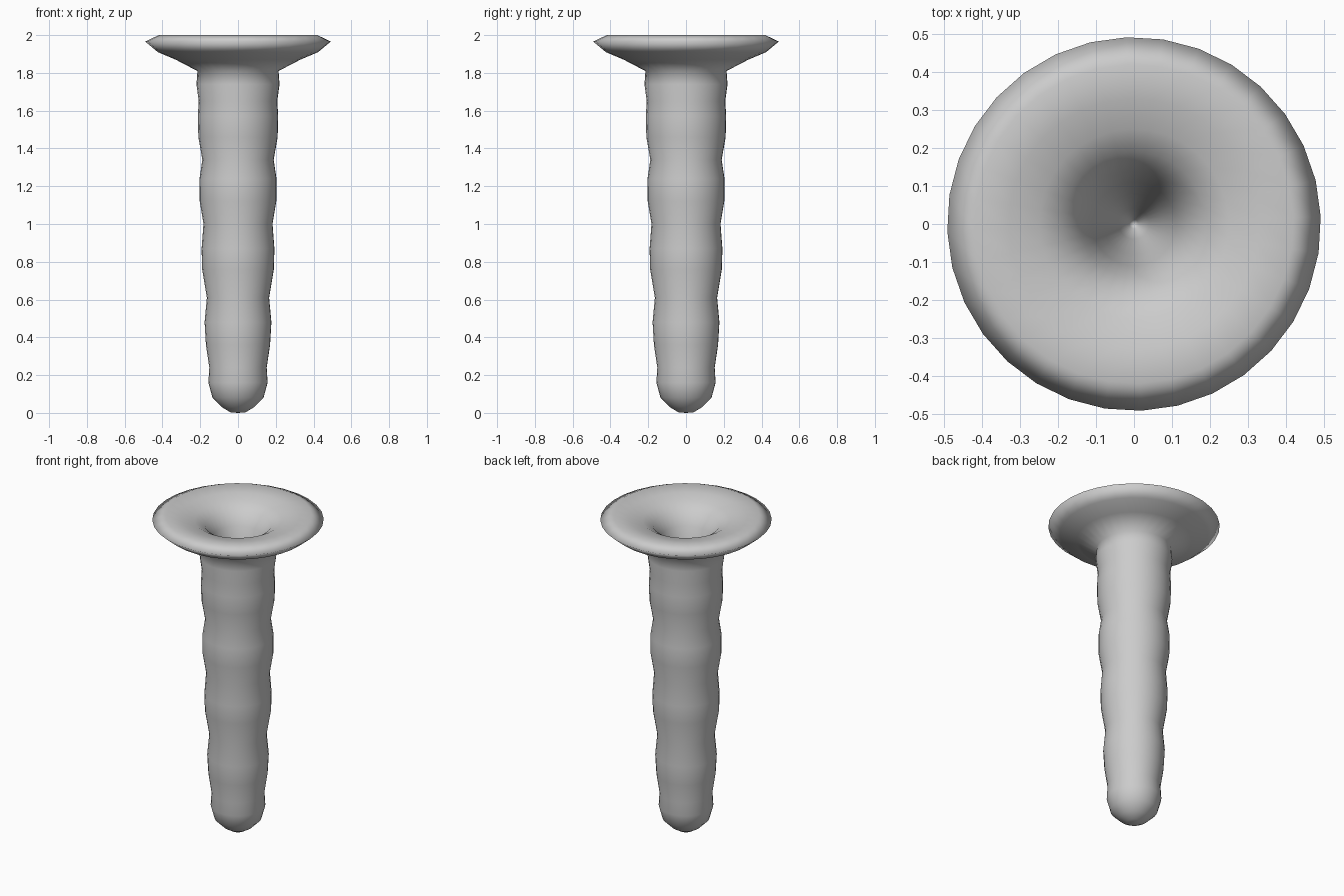
import bpy, bmesh
from math import radians, tau
from mathutils import Matrix

SIDES = 32

cube = bpy.data.objects.get("Cube")
if cube:
    bpy.data.objects.remove(cube, do_unlink=True)

grey = bpy.data.materials.new("plain_grey")
grey.use_nodes = True
colour = (0.6, 0.6, 0.6, 1)
grey.diffuse_color = colour
grey.node_tree.nodes["Principled BSDF"].inputs["Base Color"].default_value = colour

# Profile as (radius, height): rippled stem, flared rim, then the funnel inside
stem = [(0, 0), (.04, .003), (.085, .03), (.135, .08), (.157, .16), (.152, .24),
        (.17, .36), (.177, .48), (.165, .61), (.19, .76), (.193, .87), (.183, 1),
        (.203, 1.12), (.204, 1.24), (.189, 1.34), (.21, 1.46), (.213, 1.57),
        (.208, 1.65), (.22, 1.74), (.215, 1.81)]
rim = [(.33, 1.87), (.425, 1.91), (.492, 1.966), (.42, 2)]
funnel = [(.33, 1.985), (.25, 1.965), (.19, 1.93), (.14, 1.86), (.11, 1.75),
          (.08, 1.62), (.04, 1.45), (.012, 1.35), (0, 1.34)]


def lathe(name, profile):
    """Spin a profile around z into one closed, smooth surface."""
    bm = bmesh.new()
    verts = [bm.verts.new((r, 0, z)) for r, z in profile]
    edges = [bm.edges.new(pair) for pair in zip(verts, verts[1:])]
    bmesh.ops.spin(bm, geom=verts + edges, cent=(0, 0, 0), axis=(0, 0, 1),
                   angle=tau, steps=SIDES, use_merge=False)
    bmesh.ops.remove_doubles(bm, verts=bm.verts[:], dist=.0005)
    bmesh.ops.rotate(bm, verts=bm.verts[:], cent=(0, 0, 0),
                     matrix=Matrix.Rotation(radians(2.3), 3, "Z"))
    bmesh.ops.recalc_face_normals(bm, faces=bm.faces[:])
    for face in bm.faces:
        face.smooth = True
    mesh = bpy.data.meshes.new(name)
    bm.to_mesh(mesh)
    bm.free()
    mesh.materials.append(grey)
    obj = bpy.data.objects.new(name, mesh)
    bpy.context.collection.objects.link(obj)
    return obj


lathe("flared_stem", stem + rim + funnel)
